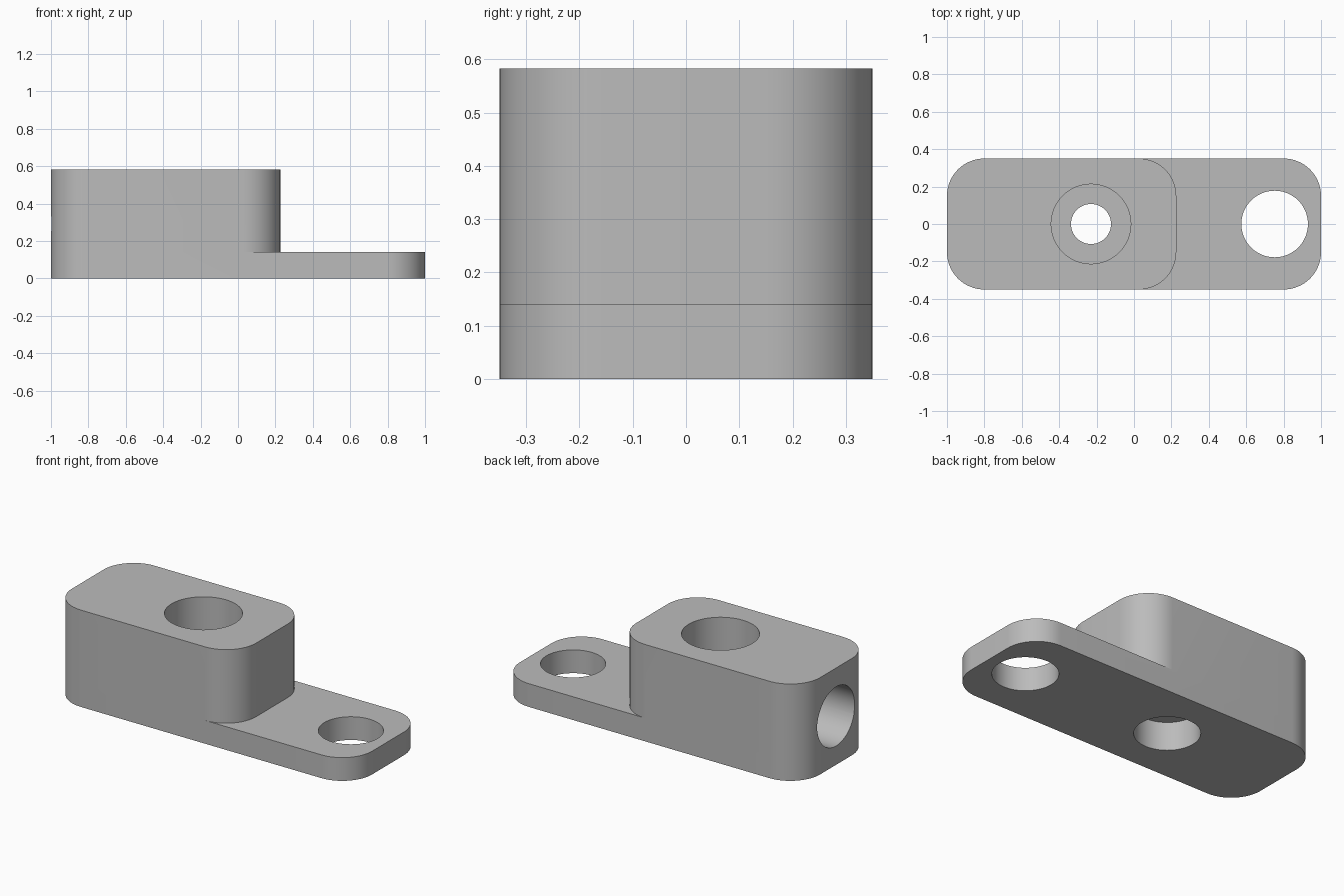
import bpy, bmesh, math

cube = bpy.data.objects.get("Cube")
if cube:
    bpy.data.objects.remove(cube, do_unlink=True)

metal = bpy.data.materials.new("plain grey metal")
metal.use_nodes = True
grey = (0.5, 0.5, 0.5, 1)
metal.diffuse_color = grey
metal.node_tree.nodes["Principled BSDF"].inputs["Base Color"].default_value = grey

HALF_WIDTH, CORNER = 0.35, 0.2
HEIGHT, PLATE = 0.583, 0.14


def extrude_outline(name, points, z0, z1):
    """Solid prism from a flat outline."""
    bm = bmesh.new()
    face = bm.faces.new([bm.verts.new((x, y, z0)) for x, y in points])
    top = bmesh.ops.extrude_face_region(bm, geom=[face])["geom"]
    verts = [v for v in top if isinstance(v, bmesh.types.BMVert)]
    bmesh.ops.translate(bm, verts=verts, vec=(0, 0, z1 - z0))
    bmesh.ops.recalc_face_normals(bm, faces=bm.faces)
    mesh = bpy.data.meshes.new(name)
    bm.to_mesh(mesh)
    bm.free()
    mesh.materials.append(metal)
    obj = bpy.data.objects.new(name, mesh)
    bpy.context.collection.objects.link(obj)
    return obj


def rounded_slab(name, x0, x1, z0, z1, steps=16):
    """Rectangle with four rounded vertical corners."""
    cy = HALF_WIDTH - CORNER
    centres = [(x1 - CORNER, cy), (x0 + CORNER, cy),
               (x0 + CORNER, -cy), (x1 - CORNER, -cy)]
    points = []
    for quarter, (cx, cy) in enumerate(centres):
        for i in range(steps + 1):
            a = (quarter + i / steps) * math.pi / 2
            points.append((cx + CORNER * math.cos(a), cy + CORNER * math.sin(a)))
    return extrude_outline(name, points, z0, z1)


def round_cutter(name, radius, x, z0, z1, sides=64):
    """Vertical cylinder used to cut a hole."""
    turn = 2 * math.pi / sides
    points = [(x + radius * math.cos(i * turn), radius * math.sin(i * turn))
              for i in range(sides)]
    return extrude_outline(name, points, z0, z1)


def combine(target, tool, operation):
    """Apply a boolean and discard the tool."""
    mod = target.modifiers.new(operation, "BOOLEAN")
    mod.operation, mod.solver, mod.object = operation, "EXACT", tool
    bpy.context.view_layer.objects.active = target
    bpy.ops.object.modifier_apply(modifier=mod.name)
    bpy.data.objects.remove(tool, do_unlink=True)


# Tall block and thin mounting plate as one solid
body = rounded_slab("mounting_block", -1, 0.226, 0, HEIGHT)
combine(body, rounded_slab("mounting_plate", -1, 1, 0, PLATE), "UNION")

# Plate hole, then the block's counterbore, through hole and lower recess
combine(body, round_cutter("plate_hole", 0.178, 0.752, -0.1, 0.3), "DIFFERENCE")
for name, radius, z0, z1 in (("counterbore", 0.213, 0.3, 0.7),
                             ("through_hole", 0.107, -0.1, 0.7),
                             ("lower_recess", 0.178, -0.1, 0.17)):
    combine(body, round_cutter(name, radius, -0.23, z0, z1), "DIFFERENCE")

# Horizontal blind bore in the end of the block
bore = round_cutter("end_bore", 0.178, 0, -0.2, 0.4)
bore.rotation_euler.y = math.pi / 2
bore.location = (-1, 0, HEIGHT / 2)
bpy.context.view_layer.update()
combine(body, bore, "DIFFERENCE")

# Smooth round walls, crisp edges
bpy.ops.object.select_all(action="DESELECT")
body.select_set(True)
bpy.context.view_layer.objects.active = body
bpy.ops.object.shade_smooth_by_angle(angle=math.radians(30))
